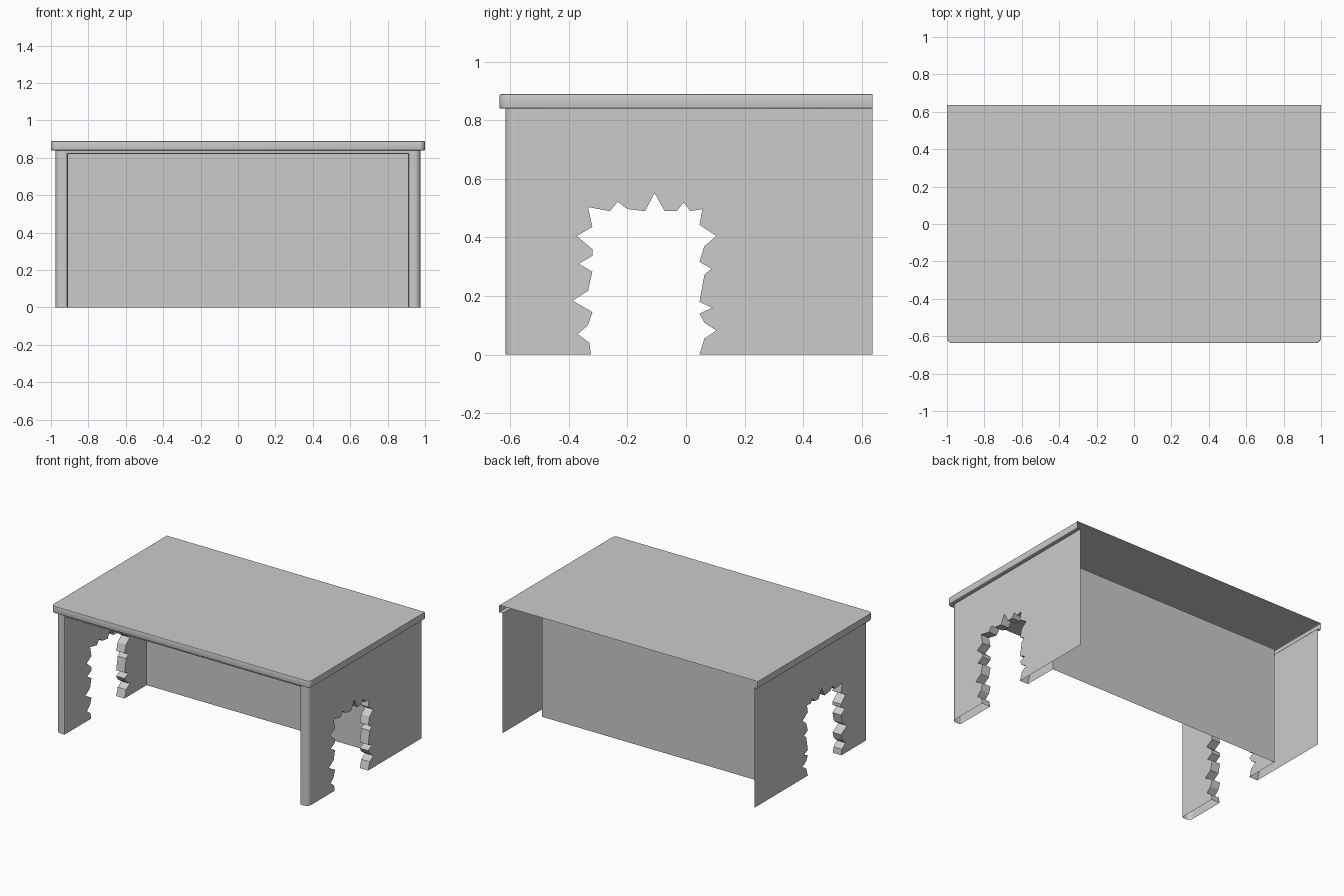
import bpy, bmesh, math

if "Cube" in bpy.data.objects:
    bpy.data.objects.remove(bpy.data.objects["Cube"])

BACK = 0.637            # open rear plane
FRONT = -0.617          # front face of the legs
OUT, INN = 0.975, 0.91  # outer and inner wall positions
PANEL_Y = 0.29          # recessed rear panel
UNDER, CEIL = 0.84, 0.82
R = 0.03                # plan corner radius

# Ragged opening outline in (y, z)
HOLE = [(-.325, 0), (-.33, .04), (-.37, .07), (-.335, .10), (-.32, .145),
        (-.387, .184), (-.335, .218), (-.32, .283), (-.366, .31), (-.32, .337),
        (-.32, .36), (-.373, .405), (-.32, .436), (-.335, .504), (-.26, .49),
        (-.233, .522), (-.2, .497), (-.14, .49), (-.107, .552), (-.073, .49),
        (-.032, .49), (-.008, .52), (.015, .49), (.056, .497), (.046, .443),
        (.104, .405), (.063, .371), (.046, .317), (.087, .293), (.063, .273),
        (.046, .18), (.09, .16), (.046, .14), (.063, .109), (.104, .082),
        (.063, .055), (.046, 0)]


def make(name, bm, mirror=False, smooth=True):
    bmesh.ops.recalc_face_normals(bm, faces=bm.faces)
    me = bpy.data.meshes.new(name)
    bm.to_mesh(me)
    bm.free()
    ob = bpy.data.objects.new(name, me)
    bpy.context.collection.objects.link(ob)
    if mirror:
        ob.modifiers.new("Mirror", 'MIRROR').use_axis[0] = True
    if smooth:
        bpy.ops.object.select_all(action='DESELECT')
        ob.select_set(True)
        bpy.context.view_layer.objects.active = ob
        bpy.ops.object.shade_smooth_by_angle(angle=math.radians(30))
    return ob


def skin(bm, loops):
    """Join successive open rows of points with quads; return the vertex rows."""
    rows = [[bm.verts.new(p) for p in row] for row in loops]
    for a, b in zip(rows, rows[1:]):
        for i in range(len(a) - 1):
            bm.faces.new((a[i], a[i + 1], b[i + 1], b[i]))
    return rows


def arc(cx, cy, r, a0, a1, n=6):
    return [(cx + r * math.cos(math.radians(a0 + (a1 - a0) * i / n)),
             cy + r * math.sin(math.radians(a0 + (a1 - a0) * i / n)))
            for i in range(n + 1)]


# Table top: hollow shell with a rounded front and an open back
def outline(inset, z):
    r = max(R - inset, 0.002)
    x, y = 1 - inset, -BACK + inset
    half = [(x, BACK)] + arc(x - r, y + r, r, 0, -90)
    pts = half + [(-px, py) for px, py in reversed(half)]
    return [(px, py, z) for px, py in pts]


bm = bmesh.new()
rows = skin(bm, [outline(.027, UNDER), outline(.004, UNDER), outline(.001, UNDER + .002),
                 outline(0, UNDER + .005), outline(0, .885), outline(.001, .888),
                 outline(.004, .89)])
bm.faces.new(rows[-1])
make("table_top", bm)


# Side walls: outer and inner sheet pierced by the lined ragged opening
def wall(bm, x, y0, y1, top):
    pts = [(y0, 0)] + HOLE + [(y1, 0), (y1, top), (y0, top)]
    bm.faces.new([bm.verts.new((x, y, z)) for y, z in pts])


bm = bmesh.new()
wall(bm, OUT, FRONT + R, BACK, UNDER)
make("outer_side_wall", bm, True, False)
bm = bmesh.new()
wall(bm, INN, FRONT + .01, PANEL_Y, CEIL)
make("inner_side_wall", bm, True, False)
bm = bmesh.new()
skin(bm, [[(x, y, z) for y, z in HOLE] for x in (INN, OUT)])
make("opening_lining", bm, True, False)

# Rounded front posts
bm = bmesh.new()
plan = arc(OUT - R, FRONT + R, R, 0, -90) + [(INN + .02, FRONT)]
skin(bm, [[(x, y, z) for x, y in plan] for z in (0, UNDER)])
make("front_post", bm, True)


# Bevelled frame around the front opening
def frame(d, y):
    x, z = INN + d, CEIL + d
    return [(-x, y, 0), (-x, y, z), (x, y, z), (x, y, 0)]


bm = bmesh.new()
skin(bm, [frame(0, FRONT + .01), frame(.003, FRONT + .003),
          frame(.01, FRONT), frame(.02, FRONT)])
make("front_frame", bm)

# Ceiling and recessed rear panel
bm = bmesh.new()
skin(bm, [[(x, FRONT + .01, CEIL), (x, PANEL_Y, CEIL), (x, PANEL_Y, 0)]
          for x in (-INN, INN)])
make("ceiling_and_rear_panel", bm, False, False)
